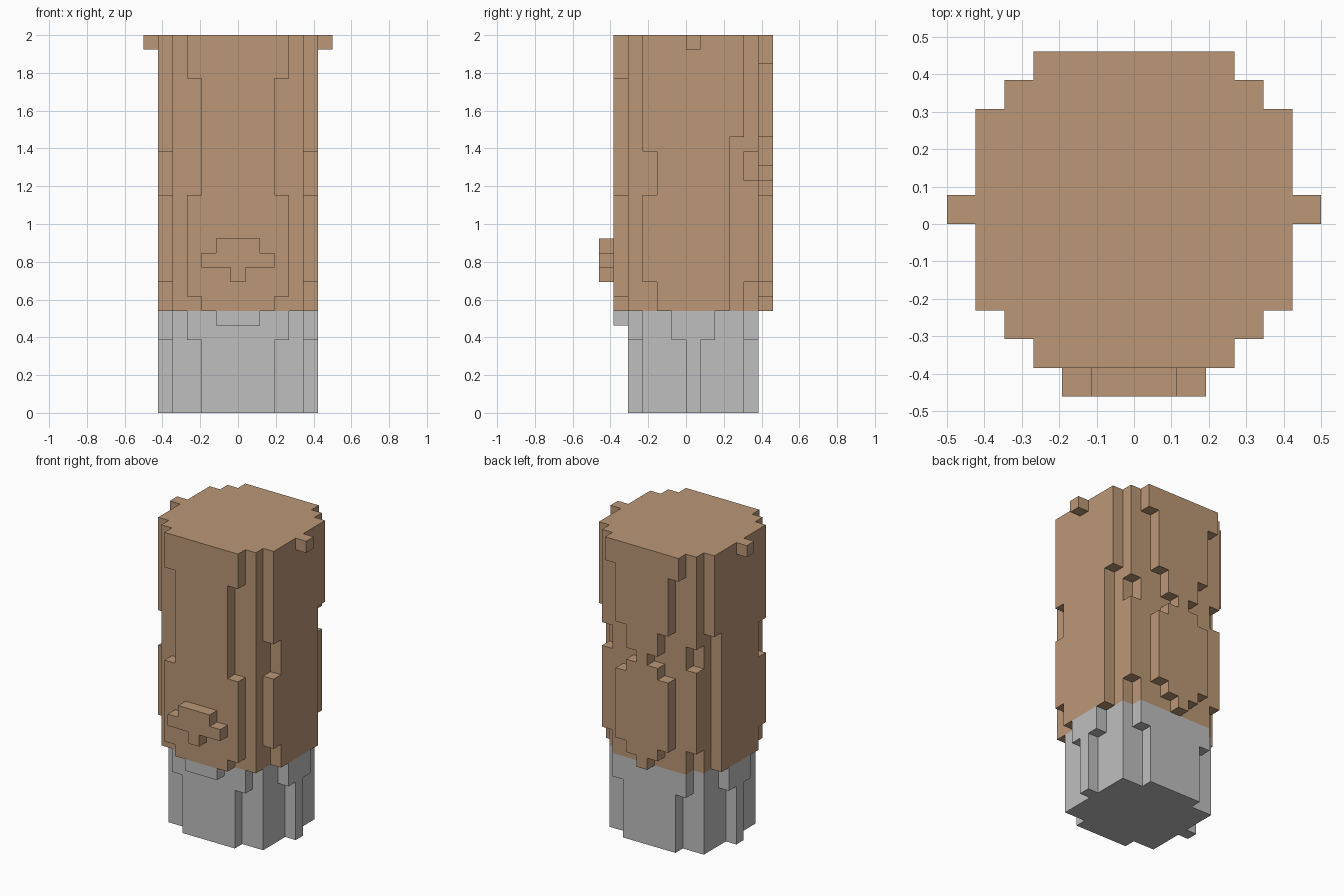
import bpy, bmesh, math
from mathutils import Vector

if "Cube" in bpy.data.objects:
    bpy.data.objects.remove(bpy.data.objects["Cube"], do_unlink=True)

TOP, WAIST, FLARE = 26, 7, 5  # key heights, in blocks
U = 2 / TOP                   # size of one block
AXES = [Vector((1, 0, 0)), Vector((0, 1, 0)), Vector((0, 0, 1))]


def material(name, rgb):
    m = bpy.data.materials.new(name)
    m.use_nodes = True
    m.diffuse_color = (*rgb, 1)
    b = m.node_tree.nodes["Principled BSDF"]
    b.inputs["Base Color"].default_value = (*rgb, 1)
    b.inputs["Roughness"].default_value = 0.9
    return m


def slab(reach, y0, y1, z0, z1):
    """Mirrored box of blocks reaching `reach` blocks either side of the middle."""
    return {(i, j, k) for i in range(-reach, reach + 1)
            for j in range(y0, y1) for k in range(z0, z1)}


def plate(y, top, **reach_from):
    """One block deep plate; each zN=reach sets the half width from height N up."""
    cells, reach = set(), 0
    for z in range(WAIST, top):
        reach = reach_from.get(f"z{z}", reach)
        cells |= slab(reach, y, y + 1, z, z + 1)
    return cells


# Upper body: core, then stepped plates on the front and back
upper_body = slab(4, -4, 4, WAIST, TOP)
upper_body |= plate(-5, TOP, z7=2, z8=3, z15=2, z23=3)
upper_body |= plate(4, TOP, z7=3, z9=4, z16=3, z18=4)
upper_body |= plate(5, TOP, z7=0, z8=1, z9=2, z15=1, z16=0, z17=1, z19=2, z24=3)

# Side plates, notched along the front edge and deeper near the top
for z in range(WAIST, TOP):
    notched = z < 9 or 15 <= z < 18
    upper_body |= slab(5, -2 if notched else -3, 4 if z >= 19 else 3, z, z + 1)

# Lower body: core with ridges on all four sides that widen under the waist
lower_body = slab(4, -3, 4, 0, WAIST)
for z0, z1, widen in ((0, FLARE, 0), (FLARE, WAIST, 1)):
    lower_body |= slab(2 + widen, -4, 5, z0, z1)
    lower_body |= slab(5, -widen, 1 + widen, z0, z1)
lower_body |= slab(1, -5, -4, WAIST - 1, WAIST)

# Front bump and the pair of knobs at the top
front_bump = plate(-6, 12, z7=-1, z9=0, z10=2, z11=1)
side_knobs = slab(6, 0, 1, TOP - 1, TOP) - upper_body

solid = upper_body | lower_body | front_bump | side_knobs


def build(name, cells, mat):
    """Outer skin of a set of blocks, with flat areas merged."""
    bm = bmesh.new()
    verts = {}

    def vert(p):
        key = tuple(round(c * 2) for c in p)
        if key not in verts:
            verts[key] = bm.verts.new(p * U)
        return verts[key]

    for c in sorted(cells):
        centre = Vector((c[0], c[1] + 0.5, c[2] + 0.5))
        for a in range(3):
            for s in (-1, 1):
                n = AXES[a] * s
                if tuple(int(c[t] + n[t]) for t in range(3)) in solid:
                    continue
                p = AXES[(a + 1) % 3] / 2
                q = AXES[(a + 2) % 3] / 2 * s
                m = centre + n / 2
                bm.faces.new([vert(m - p - q), vert(m + p - q),
                              vert(m + p + q), vert(m - p + q)])
    bmesh.ops.dissolve_limit(bm, angle_limit=math.radians(1),
                             verts=bm.verts[:], edges=bm.edges[:])
    me = bpy.data.meshes.new(name)
    bm.to_mesh(me)
    bm.free()
    me.materials.append(mat)
    bpy.context.collection.objects.link(bpy.data.objects.new(name, me))


brown = material("warm_brown", (0.497, 0.310, 0.181))
grey = material("light_grey", (0.52, 0.52, 0.52))
build("upper_body", upper_body, brown)
build("lower_body", lower_body, grey)
build("front_bump", front_bump, brown)
build("side_knobs", side_knobs, brown)
